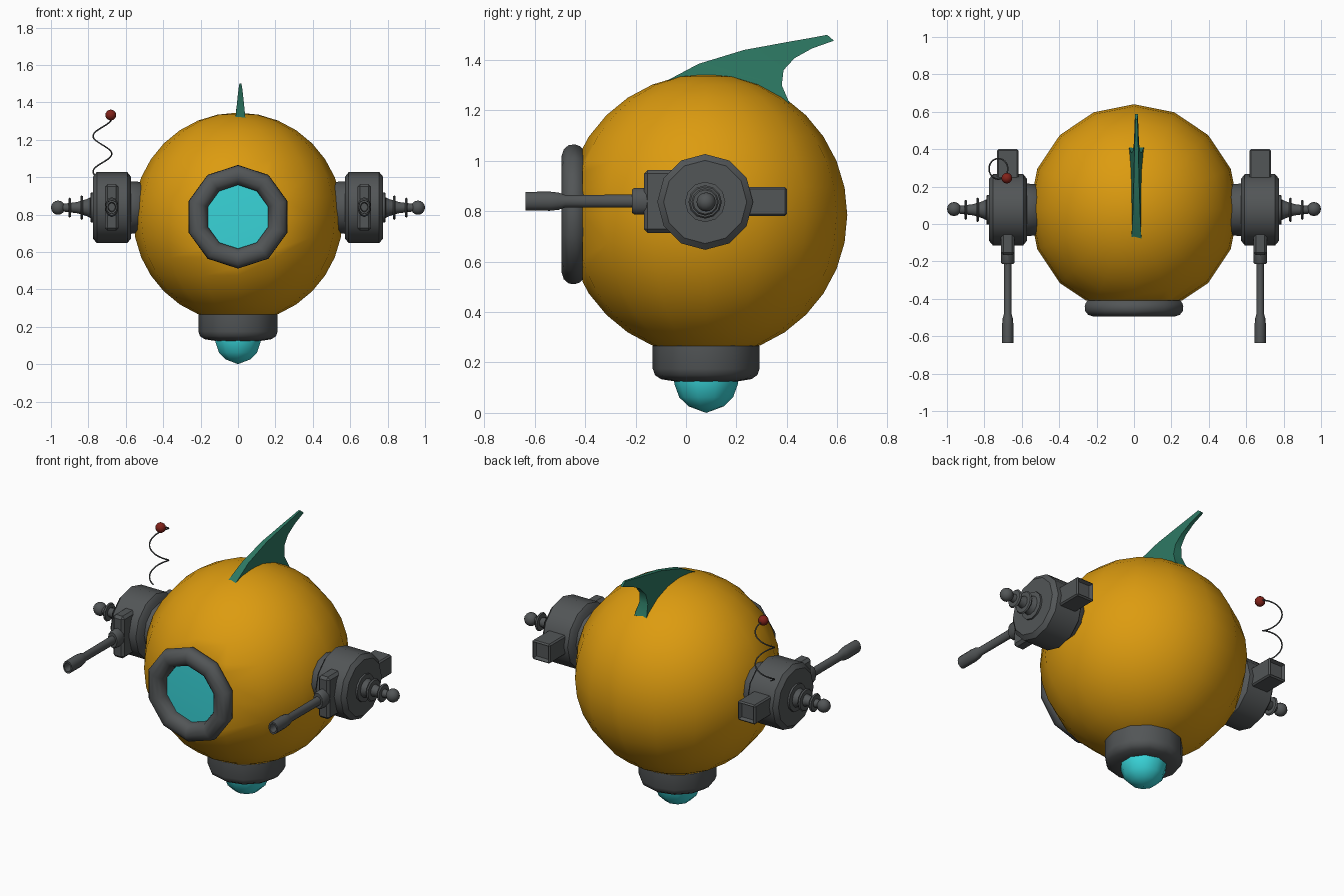
import bpy, bmesh
from math import pi, sin, cos, radians
from mathutils import Vector, Matrix

if "Cube" in bpy.data.objects:
    bpy.data.objects.remove(bpy.data.objects["Cube"])


def material(name, rgb):
    m = bpy.data.materials.new(name)
    m.use_nodes = True
    m.diffuse_color = (*rgb, 1)
    m.node_tree.nodes["Principled BSDF"].inputs["Base Color"].default_value = (*rgb, 1)
    return m


ORANGE = material("orange_paint", (0.72, 0.33, 0.005))
GREY = material("dark_grey_metal", (0.085, 0.092, 0.095))
CYAN = material("cyan_glass", (0.04, 0.66, 0.69))
GREEN = material("green_fin", (0.026, 0.19, 0.125))
RED = material("red_tip", (0.22, 0.016, 0.01))

CY = 0.08      # y of the hull centre
CZ = 0.785     # z of the hull centre
POD_Z = 0.837  # z of the side pods


def finish(name, bm, mat, angle=40):
    bmesh.ops.remove_doubles(bm, verts=bm.verts, dist=1e-5)
    bmesh.ops.recalc_face_normals(bm, faces=bm.faces)
    mesh = bpy.data.meshes.new(name)
    bm.to_mesh(mesh)
    bm.free()
    mesh.materials.append(mat)
    mesh.shade_smooth()
    mesh.set_sharp_from_angle(angle=radians(angle))
    ob = bpy.data.objects.new(name, mesh)
    bpy.context.collection.objects.link(ob)
    return ob


def lathe(name, profile, axis, centre, sides, mat, squash=1, flip=1):
    """Revolve (radius, position) pairs about an axis through centre."""
    bm = bmesh.new()
    rings = []
    for r, h in profile:
        ring = []
        for i in range(sides):
            a = pi / 2 + 2 * pi * i / sides
            c, s, d = r * cos(a), r * sin(a), h * flip
            p = {"X": (d, c, s), "Y": (c * squash, d, s), "Z": (c, s, d)}[axis]
            ring.append(bm.verts.new(Vector(p) + Vector(centre)))
        rings.append(ring)
    for lo, hi in zip(rings, rings[1:]):
        for i in range(sides):
            j = (i + 1) % sides
            bm.faces.new((lo[i], lo[j], hi[j], hi[i]))
    bmesh.ops.dissolve_degenerate(bm, dist=1e-5, edges=bm.edges)
    return finish(name, bm, mat)


def box(name, lo, hi, mat, bevel=0.01, recess=False):
    bm = bmesh.new()
    lo, hi = Vector(lo), Vector(hi)
    size = hi - lo
    bmesh.ops.create_cube(bm, size=1, matrix=Matrix.Translation((lo + hi) / 2)
                          @ Matrix.Diagonal((*size, 1)))
    bmesh.ops.bevel(bm, geom=bm.edges[:], offset=bevel, segments=1, affect="EDGES")
    if recess:
        back = max(bm.faces, key=lambda f: f.calc_center_median().y)
        bmesh.ops.inset_region(bm, faces=[back], thickness=0.012, depth=-0.02)
    return finish(name, bm, mat, 25)


def ball(name, centre, radius, mat):
    bm = bmesh.new()
    bmesh.ops.create_uvsphere(bm, u_segments=12, v_segments=8, radius=radius,
                              matrix=Matrix.Translation(centre))
    return finish(name, bm, mat, 60)


# Hull: sphere cut flat where the front window sits
bm = bmesh.new()
bmesh.ops.create_uvsphere(bm, u_segments=16, v_segments=16, radius=0.56,
                          matrix=Matrix.Translation((0, CY, CZ)))
cut = bmesh.ops.bisect_plane(bm, geom=bm.verts[:] + bm.edges[:] + bm.faces[:],
                             plane_co=(0, -0.41, 0), plane_no=(0, -1, 0), clear_outer=True)
bmesh.ops.holes_fill(bm, edges=[e for e in bm.edges if e.is_boundary])
finish("hull", bm, ORANGE)

# Front window
lathe("window_frame", [(0.255, -0.405), (0.27, -0.42), (0.277, -0.44), (0.275, -0.465),
                       (0.258, -0.485), (0.23, -0.494), (0.2, -0.488), (0.178, -0.47),
                       (0.17, -0.445), (0.172, -0.415)], "Y", (0, 0, CZ + 0.003), 10, GREY)
lathe("window_glass", [(0, -0.437), (0.174, -0.432), (0.174, -0.412)],
      "Y", (0, 0, CZ + 0.003), 10, CYAN)

# Lower collar and lamp
lathe("lower_collar", [(0.15, 0.3), (0.212, 0.265), (0.212, 0.175), (0.203, 0.15),
                       (0.18, 0.134), (0.125, 0.125), (0, 0.125)], "Z", (0, CY, 0), 12, GREY)
lathe("lower_lamp", [(0.128, 0.13), (0.126, 0.115), (0.107, 0.062), (0.07, 0.026), (0, 0)],
      "Z", (0, CY, 0), 10, CYAN)

# Dorsal fin: rectangular sections lofted from the root to the swept tip
sections = [((-0.04, 1.18), (0.36, 1.12), 0.042), ((-0.11, 1.3), (0.41, 1.23), 0.04),
            ((0.05, 1.385), (0.38, 1.3), 0.028), ((0.23, 1.44), (0.387, 1.36), 0.02),
            ((0.41, 1.473), (0.43, 1.407), 0.014), ((0.49, 1.487), (0.5, 1.446), 0.011),
            ((0.56, 1.5), (0.587, 1.477), 0.008)]
bm = bmesh.new()
loops = []
for lead, trail, w in sections:
    corners = [(-0.7 * w, lead), (0.7 * w, lead), (w, trail), (-w, trail)]
    loops.append([bm.verts.new((0.013 + x, y, z)) for x, (y, z) in corners])
for a, b in zip(loops, loops[1:]):
    for i in range(4):
        j = (i + 1) % 4
        bm.faces.new((a[i], a[j], b[j], b[i]))
bm.faces.new(loops[0])
bm.faces.new(loops[-1])
finish("dorsal_fin", bm, GREEN)

# Side pods, mirrored left and right
for side, s in (("left", 1), ("right", -1)):
    hub = (0, CY - 0.004, POD_Z)
    gun = (s * 0.675, 0, POD_Z + 0.003)

    def turned(part, profile, sides):
        lathe(f"{side}_{part}", profile, "X", hub, sides, GREY, flip=s)

    turned("pod_neck", [(0, 0.46), (0.115, 0.5), (0.138, 0.525), (0.14, 0.58)], 12)
    turned("pod_drum", [(0, 0.572), (0.165, 0.572), (0.19, 0.592), (0.19, 0.755),
                        (0.165, 0.776), (0, 0.776)], 12)
    turned("spike", [(0.08, 0.77), (0.08, 0.787), (0.055, 0.79), (0.045, 0.81),
                     (0.03, 0.86), (0.02, 0.94), (0, 0.94)], 12)
    for part, x, r in (("inner_ring", 0.836, 0.066), ("outer_ring", 0.9, 0.054)):
        turned(part, [(0, x - 0.007), (r - 0.006, x - 0.007), (r, x),
                      (r - 0.006, x + 0.007), (0, x + 0.007)], 12)
    ball(f"{side}_spike_tip", (s * 0.962, CY, POD_Z), 0.038, GREY)

    # Forward barrel with hollow muzzle
    lathe(f"{side}_barrel", [(0, -0.57), (0.022, -0.57), (0.026, -0.637), (0.037, -0.637),
                             (0.038, -0.54), (0.034, -0.505), (0.025, -0.48), (0.026, -0.2)],
          "Y", gun, 12, GREY, squash=0.8)
    lathe(f"{side}_barrel_collar", [(0, -0.215), (0.045, -0.215), (0.053, -0.205),
                                    (0.053, -0.15)], "Y", gun, 12, GREY, squash=0.68)
    box(f"{side}_barrel_mount", (gun[0] - 0.037, -0.167, 0.714),
        (gun[0] + 0.037, 0.0, 0.964), GREY, 0.015)
    box(f"{side}_rear_block", (gun[0] - 0.058, 0.2, 0.782),
        (gun[0] + 0.058, 0.4, 0.897), GREY, 0.008, recess=True)

# Spring antenna on the right pod
curve = bpy.data.curves.new("spring_antenna", "CURVE")
curve.dimensions = "3D"
curve.bevel_depth = 0.004
curve.bevel_resolution = 1
spline = curve.splines.new("POLY")
STEPS = 64
spline.points.add(STEPS)
for i, p in enumerate(spline.points):
    a = pi * (0.5 + 3.7 * i / STEPS)
    p.co = (-0.725 + 0.05 * cos(a), 0.295 - 0.055 * sin(a), 1.125 + 0.095 * (a / pi - 2), 1)
curve.materials.append(GREY)
bpy.context.collection.objects.link(bpy.data.objects.new("spring_antenna", curve))
ball("antenna_tip", (-0.68, 0.245, 1.332), 0.029, RED)
